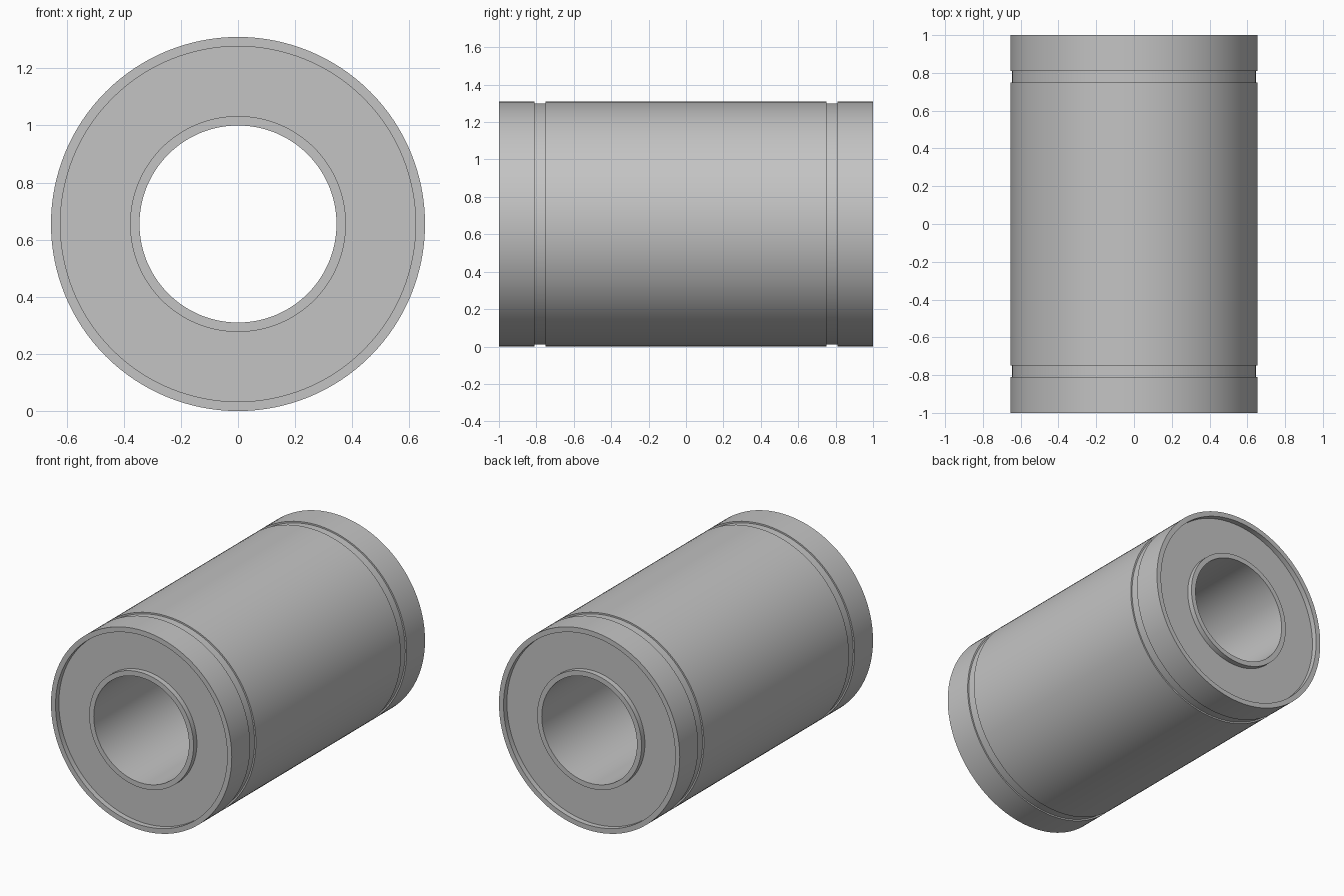
import bpy
import bmesh
import math

# Remove the default object
cube = bpy.data.objects.get("Cube")
if cube:
    bpy.data.objects.remove(cube, do_unlink=True)

SIDES = 128
OUTER, GROOVE, BORE = 0.655, 0.645, 0.345
LIP = 0.033      # width of the raised rims on each end
RECESS = 0.035   # depth of the recessed end faces

grey = bpy.data.materials.new("steel grey")
grey.use_nodes = True
colour = (0.55, 0.55, 0.55, 1)
grey.diffuse_color = colour
grey.node_tree.nodes["Principled BSDF"].inputs["Base Color"].default_value = colour


def lathe(name, profile):
    """Revolve a closed (radius, y) profile around the bearing axis."""
    bm = bmesh.new()
    rings = []
    for i in range(SIDES):
        a = math.tau * i / SIDES
        rings.append([bm.verts.new((r * math.cos(a), y, OUTER + r * math.sin(a)))
                      for r, y in profile])
    n = len(profile)
    for i in range(SIDES):
        a, b = rings[i], rings[(i + 1) % SIDES]
        for j in range(n):
            k = (j + 1) % n
            bm.faces.new((a[j], a[k], b[k], b[j]))
    bmesh.ops.recalc_face_normals(bm, faces=bm.faces)
    mesh = bpy.data.meshes.new(name)
    bm.to_mesh(mesh)
    bm.free()
    mesh.materials.append(grey)
    obj = bpy.data.objects.new(name, mesh)
    bpy.context.collection.objects.link(obj)
    bpy.ops.object.select_all(action="DESELECT")
    obj.select_set(True)
    bpy.context.view_layer.objects.active = obj
    bpy.ops.object.shade_smooth_by_angle(angle=math.radians(30))


# Half profile from bore to outside, mirrored for the other end
half = [(BORE, 1), (BORE + LIP, 1), (BORE + LIP, 1 - RECESS),
        (OUTER - LIP, 1 - RECESS), (OUTER - LIP, 1), (OUTER, 1),
        (OUTER, 0.81), (GROOVE, 0.81), (GROOVE, 0.75), (OUTER, 0.75)]
lathe("bearing_sleeve", half + [(r, -y) for r, y in reversed(half)])
